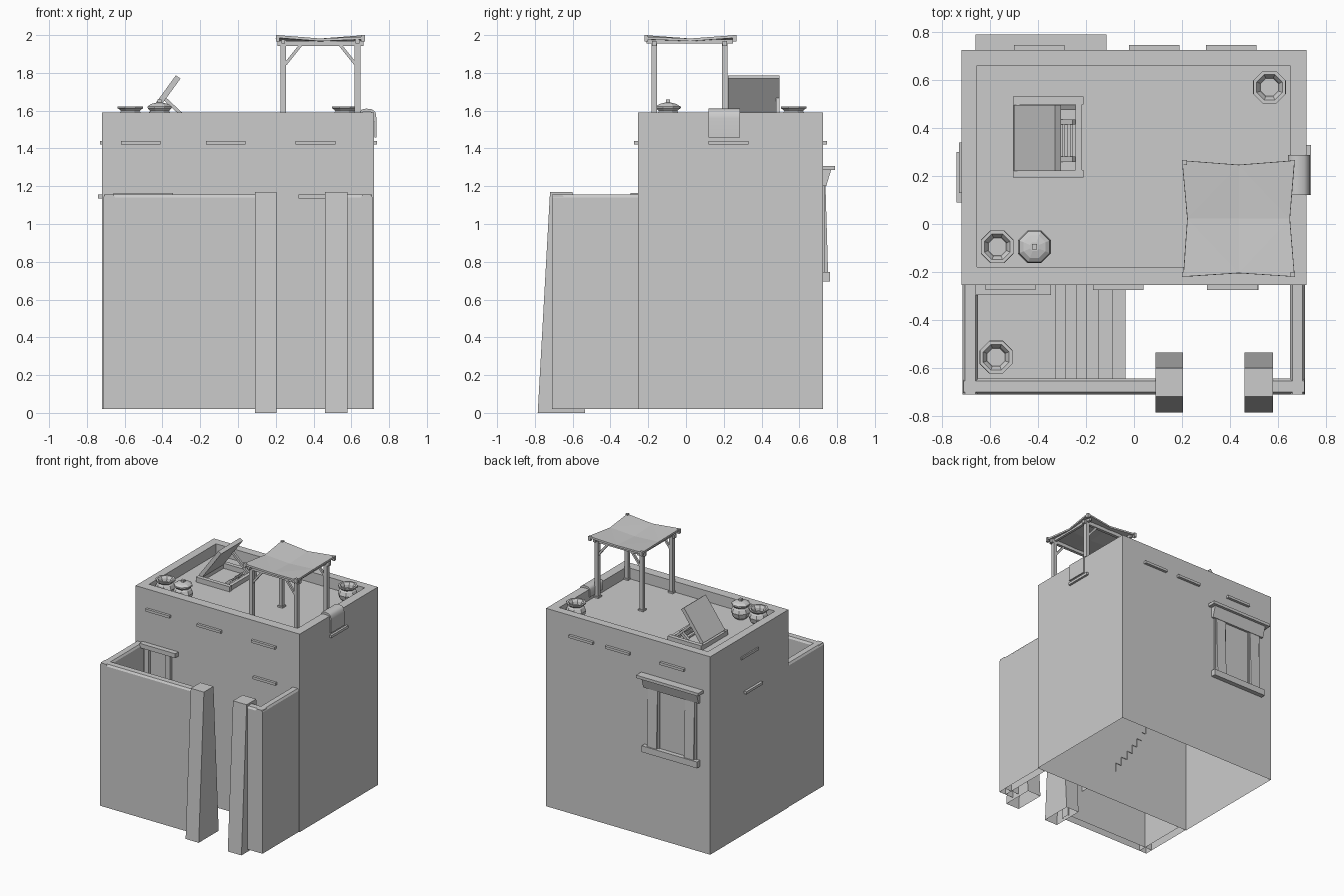
import bpy, bmesh, math
from mathutils import Vector

if "Cube" in bpy.data.objects:
    bpy.data.objects.remove(bpy.data.objects["Cube"])


def finish(name, bm):
    bmesh.ops.recalc_face_normals(bm, faces=bm.faces[:])
    me = bpy.data.meshes.new(name)
    bm.to_mesh(me)
    bm.free()
    ob = bpy.data.objects.new(name, me)
    bpy.context.collection.objects.link(ob)
    return ob


def box(name, x0, x1, y0, y1, z0, z1, open_bottom=False):
    bm = bmesh.new()
    bmesh.ops.create_cube(bm, size=1)
    for v in bm.verts:
        v.co = ((x0 + x1) / 2 + v.co.x * (x1 - x0), (y0 + y1) / 2 + v.co.y * (y1 - y0),
                (z0 + z1) / 2 + v.co.z * (z1 - z0))
    if open_bottom:
        low = min(bm.faces, key=lambda f: f.calc_center_median().z)
        bmesh.ops.delete(bm, geom=[low], context='FACES_ONLY')
    return finish(name, bm)


def beam(name, a, b, w, h):
    """Square bar from a to b."""
    a, b = Vector(a), Vector(b)
    d = b - a
    ob = box(name, -w / 2, w / 2, -h / 2, h / 2, 0, d.length)
    ob.location = a
    ob.rotation_euler = d.to_track_quat('Z', 'Y').to_euler()
    return ob


def prism(name, pts, lo, hi, axis='x', open_bottom=False):
    """Extrude a profile along x (pts = y,z) or along y (pts = x,z)."""
    bm = bmesh.new()
    put = (lambda p, t: (t, p[0], p[1])) if axis == 'x' else (lambda p, t: (p[0], t, p[1]))
    a = [bm.verts.new(put(p, lo)) for p in pts]
    b = [bm.verts.new(put(p, hi)) for p in pts]
    bm.faces.new(a)
    bm.faces.new(b[::-1])
    n = len(pts)
    for i in range(n):
        if not (open_bottom and i == 0):
            bm.faces.new((a[i], a[(i + 1) % n], b[(i + 1) % n], b[i]))
    return finish(name, bm)


def lathe(name, profile, x, y, z, sides=8):
    bm = bmesh.new()
    rings = []
    for r, h in profile:
        rings.append([bm.verts.new((x + r * math.cos((i + .5) * math.tau / sides),
                                    y + r * math.sin((i + .5) * math.tau / sides), z + h))
                      for i in range(sides)])
    for lo, hi in zip(rings, rings[1:]):
        for i in range(sides):
            j = (i + 1) % sides
            bm.faces.new((lo[i], lo[j], hi[j], hi[i]))
    bm.faces.new(rings[0])
    bm.faces.new(rings[-1])
    return finish(name, bm)


ROOF, STAIR_TOP = 1.505, 0.77

# House shell: open below, roof floor sunk behind a parapet
bm = bmesh.new()
def ring(x0, x1, y0, y1, z):
    return [bm.verts.new(p) for p in ((x0, y0, z), (x1, y0, z), (x1, y1, z), (x0, y1, z))]
rings = [ring(-.72, .72, -.255, .725, .02), ring(-.72, .72, -.255, .725, 1.59),
         ring(-.655, .65, -.18, .66, 1.59), ring(-.655, .65, -.18, .66, ROOF)]
for lo, hi in zip(rings, rings[1:]):
    for i in range(4):
        bm.faces.new((lo[i], lo[(i + 1) % 4], hi[(i + 1) % 4], hi[i]))
bm.faces.new(rings[-1])
finish("house", bm)

# Courtyard walls with a bevelled top
def yard_wall(name, a, b, axis, c0, c1):
    p = [(c0, .02), (c1, .02), (c1, 1.14), (c1 - .01, 1.155), (c0 + .01, 1.155), (c0, 1.14)]
    prism(name, p, a, b, axis, True)

yard_wall("yard_wall_left", -.71, -.255, 'y', -.715, -.65)
yard_wall("yard_wall_right", -.71, -.255, 'y', .65, .712)
yard_wall("yard_wall_front_left", -.71, .1, 'x', -.71, -.645)
yard_wall("yard_wall_front_right", .57, .71, 'x', -.71, -.645)

# Tapered gate pillars
for name, x0, x1 in (("gate_pillar_left", .09, .205), ("gate_pillar_right", .46, .58)):
    prism(name, [(-.785, 0), (-.535, 0), (-.60, 1.17), (-.72, 1.17)], x0, x1, 'x', True)

# Stairs and landing in the courtyard
xs = [-.035, -.09, -.145, -.195, -.24, -.285, -.325]
rise = (STAIR_TOP - .27) / len(xs)
path, z = [(xs[0], .27)], .27
for i, x in enumerate(xs):
    z += rise
    path += [(x, z), (xs[i + 1] if i + 1 < len(xs) else -.655, z)]
bm = bmesh.new()
a = [bm.verts.new((x, -.65, h)) for x, h in path]
b = [bm.verts.new((x, -.25, h)) for x, h in path]
for i in range(len(path) - 1):
    bm.faces.new((a[i], a[i + 1], b[i + 1], b[i]))
finish("stairs", bm)

# Door frame at the landing
box("door_lintel", -.66, -.345, -.295, -.25, 1.13, 1.165)
for x in (-.61, -.42):
    box("door_jamb", x - .02, x + .02, -.28, -.25, STAIR_TOP, 1.13)

# Thin ledges protruding from the walls
for x0 in (-.62, -.17, .305):
    box("front_ledge", x0, x0 + .21, -.275, -.25, 1.42, 1.44)
box("front_low_ledge", .32, .52, -.275, -.25, 1.135, 1.155)
for x0 in (-.5, -.02, .3):
    box("back_ledge", x0, x0 + .21, .72, .746, 1.42, 1.44)
box("right_ledge", .715, .737, .12, .33, 1.42, 1.44)
box("left_ledge", -.73, -.715, .13, .34, 1.42, 1.44)
box("left_low_ledge", -.74, -.715, .09, .3, 1.135, 1.155)

# Back window: flared lintel, jambs, sill
prism("window_lintel", [(.72, 1.2), (.742, 1.2), (.768, 1.285), (.79, 1.285), (.79, 1.307), (.72, 1.307)],
      -.63, -.145)
box("window_lintel_cap", -.66, -.115, .72, .79, 1.285, 1.308)
box("window_sill", -.63, -.145, .72, .762, .695, .745)
for x in (-.55, -.225):
    prism("window_jamb", [(.72, .745), (.752, .745), (.738, 1.22), (.72, 1.22)], x - .042, x + .042)
    box("window_trim", x - .055, x + .055, .72, .733, .745, 1.21)

# Awning posts, beams and braces
px, py = (.24, .633), (-.168, .205)
for y in py:
    for x, s in zip(px, (1, -1)):
        box("awning_post", x - .015, x + .015, y - .015, y + .015, ROOF, 1.975)
        box("awning_post_foot", x - .022, x + .022, y - .022, y + .022, ROOF, ROOF + .012)
        beam("awning_brace", (x + s * .01, y, 1.845), (x + s * .09, y, 1.945), .016, .016)
    box("awning_beam", .21, .665, y - .012, y + .012, 1.942, 1.97)
for x in px:
    box("awning_crossbeam", x - .01, x + .01, -.21, .25, 1.955, 1.977)

# Sagging awning cloth
bm = bmesh.new()
c = [bm.verts.new(p) for p in ((.205, -.22, 1.993), (.67, -.22, 1.985), (.67, .265, 1.993), (.2, .265, 1.988))]
m = [bm.verts.new(p) for p in ((.437, -.205, 1.975), (.65, .022, 1.975), (.437, .247, 1.975), (.222, .022, 1.975))]
mid = bm.verts.new((.437, .022, 1.962))
for i in range(4):
    bm.faces.new((c[i], m[i], m[i - 1]))
    bm.faces.new((mid, m[i - 1], m[i]))
cloth = finish("awning_cloth", bm)
mod = cloth.modifiers.new("thickness", 'SOLIDIFY')
mod.thickness, mod.offset = .014, 0
for x in (.21, .662):
    for y in (-.21, .257):
        box("awning_tie", x - .01, x + .01, y - .01, y + .01, 1.965, 2.0)

# Roof hatch: frame, tilted lid, prop and ladder top
for y in (.21, .515):
    box("hatch_side_rail", -.505, -.21, y - .016, y + .016, ROOF, 1.545)
for x in (-.49, -.23):
    box("hatch_end_rail", x - .014, x + .014, .22, .505, ROOF, 1.54)
lid = box("hatch_lid", -.03, 0, .222, .496, 0, .29)
lid.location = (-.475, 0, 1.535)
lid.rotation_euler = (0, math.radians(36), 0)
beam("hatch_prop", (-.25, .485, 1.535), (-.39, .485, 1.665), .018, .018)
for y in (.27, .425):
    beam("ladder_rail", (-.315, y, 1.5), (-.25, y, 1.555), .022, .022)
for i in range(3):
    x = -.305 + i * .022
    box("ladder_rung", x - .006, x + .006, .27, .425, 1.503 + i * .017, 1.515 + i * .017)

# Clay pots
pot = [(.04, 0), (.066, .025), (.074, .055), (.062, .083), (.053, .092), (.06, .1), (.073, .108),
       (.073, .118), (.058, .118), (.045, .1), (.04, .08)]
for x, y, z in ((-.57, -.095, ROOF), (.565, .57, ROOF), (-.575, -.555, STAIR_TOP)):
    lathe("pot", pot, x, y, z)
lathe("lidded_pot", pot[:6] + [(.07, .11), (.068, .118), (.05, .13), (.02, .137)], -.415, -.095, ROOF)
box("pot_lid_knob", -.426, -.404, -.106, -.084, 1.635, 1.658)

# Cloth draped over the right parapet
outer = [(.643, 1.53), (.643, 1.59), (.655, 1.606), (.68, 1.611), (.71, 1.607), (.728, 1.592), (.733, 1.56), (.733, 1.458)]
inner = [(.722, 1.458), (.721, 1.585), (.7, 1.593), (.66, 1.592), (.65, 1.53)]
drape = prism("draped_cloth", outer + inner, .12, .287, 'y')
bpy.context.view_layer.objects.active = drape
drape.select_set(True)
bpy.ops.object.shade_smooth_by_angle(angle=math.radians(50))
